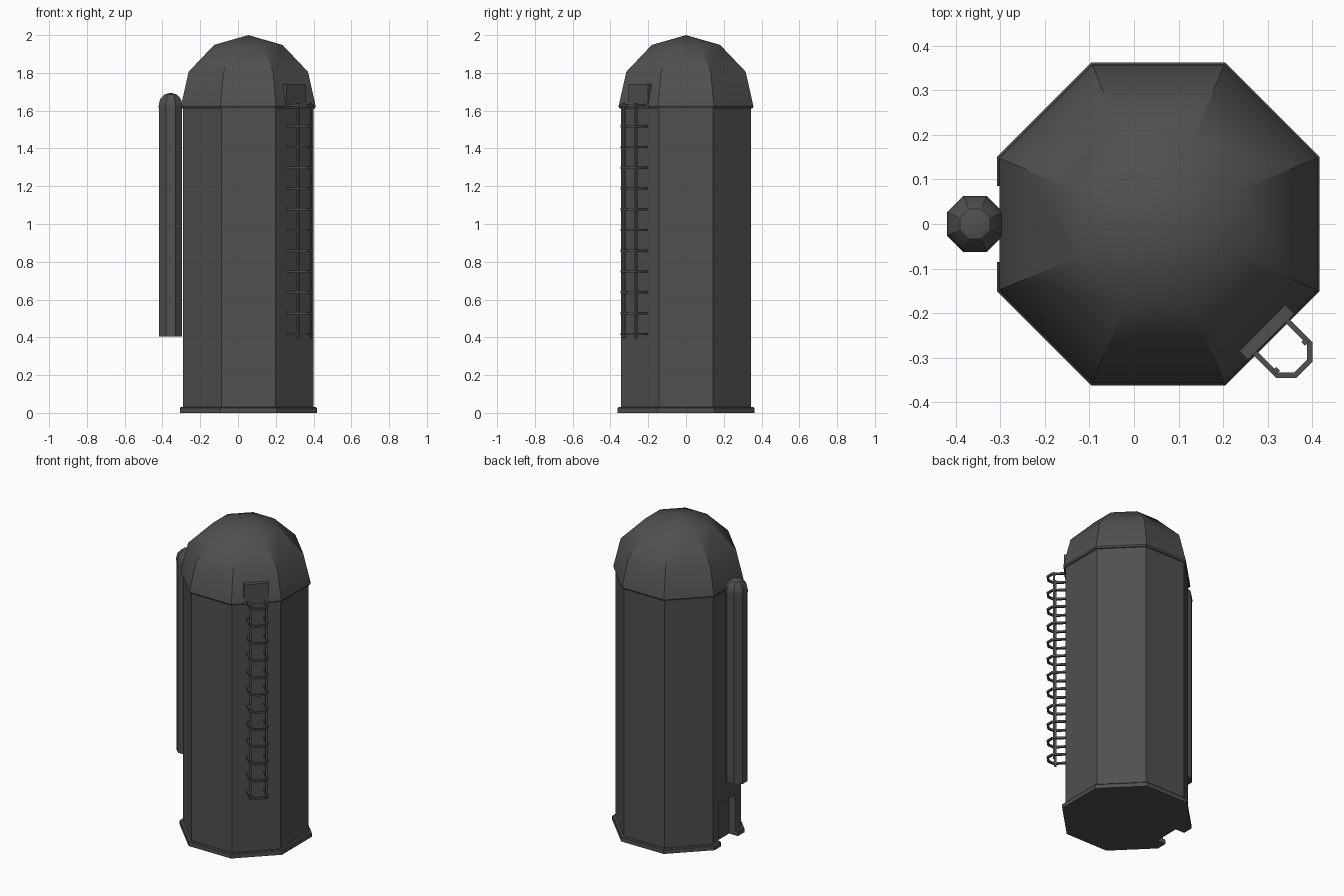
import bpy, bmesh, math
from mathutils import Vector, Matrix

cube = bpy.data.objects.get("Cube")
if cube:
    bpy.data.objects.remove(cube, do_unlink=True)

CENTRE = Vector((0.0545, 0, 0))
SIDES = 8

steel = bpy.data.materials.new("dark_grey_steel")
steel.use_nodes = True
GREY = (0.08, 0.08, 0.08, 1)
steel.diffuse_color = GREY
steel.node_tree.nodes["Principled BSDF"].inputs["Base Color"].default_value = GREY


def finish(name, bm, matrix=None, smooth=False):
    bmesh.ops.recalc_face_normals(bm, faces=bm.faces)
    mesh = bpy.data.meshes.new(name)
    bm.to_mesh(mesh)
    bm.free()
    mesh.materials.append(steel)
    obj = bpy.data.objects.new(name, mesh)
    bpy.context.collection.objects.link(obj)
    if matrix:
        obj.matrix_world = matrix
    if smooth:
        bpy.ops.object.select_all(action="DESELECT")
        obj.select_set(True)
        bpy.context.view_layer.objects.active = obj
        bpy.ops.object.shade_smooth_by_angle(angle=math.radians(31))
    return obj


def octagon_lathe(name, profile, centre, smooth=False):
    """Stack octagons with flat sides on the axes; profile is (apothem, z)."""
    bm = bmesh.new()
    rings = []
    for apothem, z in profile:
        if apothem == 0:
            rings.append([bm.verts.new((0, 0, z))])
            continue
        r = apothem / math.cos(math.pi / SIDES)
        angles = [(i + 0.5) * math.tau / SIDES for i in range(SIDES)]
        rings.append([bm.verts.new((r * math.cos(a), r * math.sin(a), z)) for a in angles])
    for low, high in zip(rings, rings[1:]):
        for i in range(SIDES):
            j = (i + 1) % SIDES
            if len(high) == 1:
                bm.faces.new((low[i], low[j], high[0]))
            else:
                bm.faces.new((low[i], low[j], high[j], high[i]))
    bm.faces.new(rings[0])
    if len(rings[-1]) > 1:
        bm.faces.new(rings[-1])
    return finish(name, bm, Matrix.Translation(centre), smooth)


def add_box(bm, low, high):
    low, high = Vector(low), Vector(high)
    size = Matrix.Diagonal((*(high - low), 1))
    bmesh.ops.create_cube(bm, size=1, matrix=Matrix.Translation((low + high) / 2) @ size)


# Tower with its foot ring
tower = octagon_lathe("tower", [(0.3625, 0), (0.3625, 0.025), (0.358, 0.03),
                                (0.345, 0.03), (0.345, 1.62)], CENTRE)

# Doorway recess under the side pipe
bm = bmesh.new()
add_box(bm, (-0.5, -0.085, -0.1), (-0.245, 0.085, 0.26))
cutter = finish("doorway_cutter", bm)
cutter.hide_render = True
cut = tower.modifiers.new("doorway", "BOOLEAN")
cut.operation = "DIFFERENCE"
cut.solver = "EXACT"
cut.object = cutter
bpy.context.view_layer.objects.active = tower
bpy.ops.object.modifier_apply(modifier=cut.name)
bpy.data.objects.remove(cutter, do_unlink=True)

# Domed roof with an overhanging lip
octagon_lathe("dome_roof", [(0.352, 1.612), (0.357, 1.622), (0.316, 1.806),
                            (0.181, 1.948), (0, 2.0)], CENTRE, smooth=True)

# Side pipe and its cap
PIPE = Vector((-0.357, 0, 0))
octagon_lathe("side_pipe", [(0.061, 0.405), (0.061, 1.62)], PIPE)
octagon_lathe("pipe_cap", [(0.063, 1.615), (0.063, 1.625), (0.056, 1.66),
                           (0.034, 1.685), (0, 1.695)], PIPE, smooth=True)

# Ladder frame: local x points outward from the diagonal wall
wall = Matrix.Translation(CENTRE) @ Matrix.Rotation(-math.pi / 4, 4, "Z")

# Hatch at the top of the ladder
bm = bmesh.new()
add_box(bm, (0.29, -0.073, 1.615), (0.358, 0.073, 1.742))
finish("roof_hatch", bm, wall)

# Two ladder rails
bm = bmesh.new()
for side in (-1, 1):
    y = side * 0.046
    add_box(bm, (0.414, y - 0.006, 0.395), (0.426, y + 0.006, 1.64))
finish("ladder_rails", bm, wall)

# Bent rungs anchored in the wall
half = [(0.335, 0.057), (0.432, 0.057), (0.464, 0.025)]
path = half + [(x, -y) for x, y in reversed(half)]
inner_half = [(0.335, 0.045), (0.427, 0.045), (0.452, 0.02)]
inner = inner_half + [(x, -y) for x, y in reversed(inner_half)]
bm = bmesh.new()
for n in range(12):
    z = 0.418 + n * 0.11
    rows = [[bm.verts.new((*a, z - 0.006)), bm.verts.new((*b, z - 0.006)),
             bm.verts.new((*b, z + 0.006)), bm.verts.new((*a, z + 0.006))]
            for a, b in zip(path, inner)]
    for r, s in zip(rows, rows[1:]):
        for i in range(4):
            j = (i + 1) % 4
            bm.faces.new((r[i], r[j], s[j], s[i]))
    bm.faces.new(rows[0])
    bm.faces.new(rows[-1])
finish("ladder_rungs", bm, wall)
